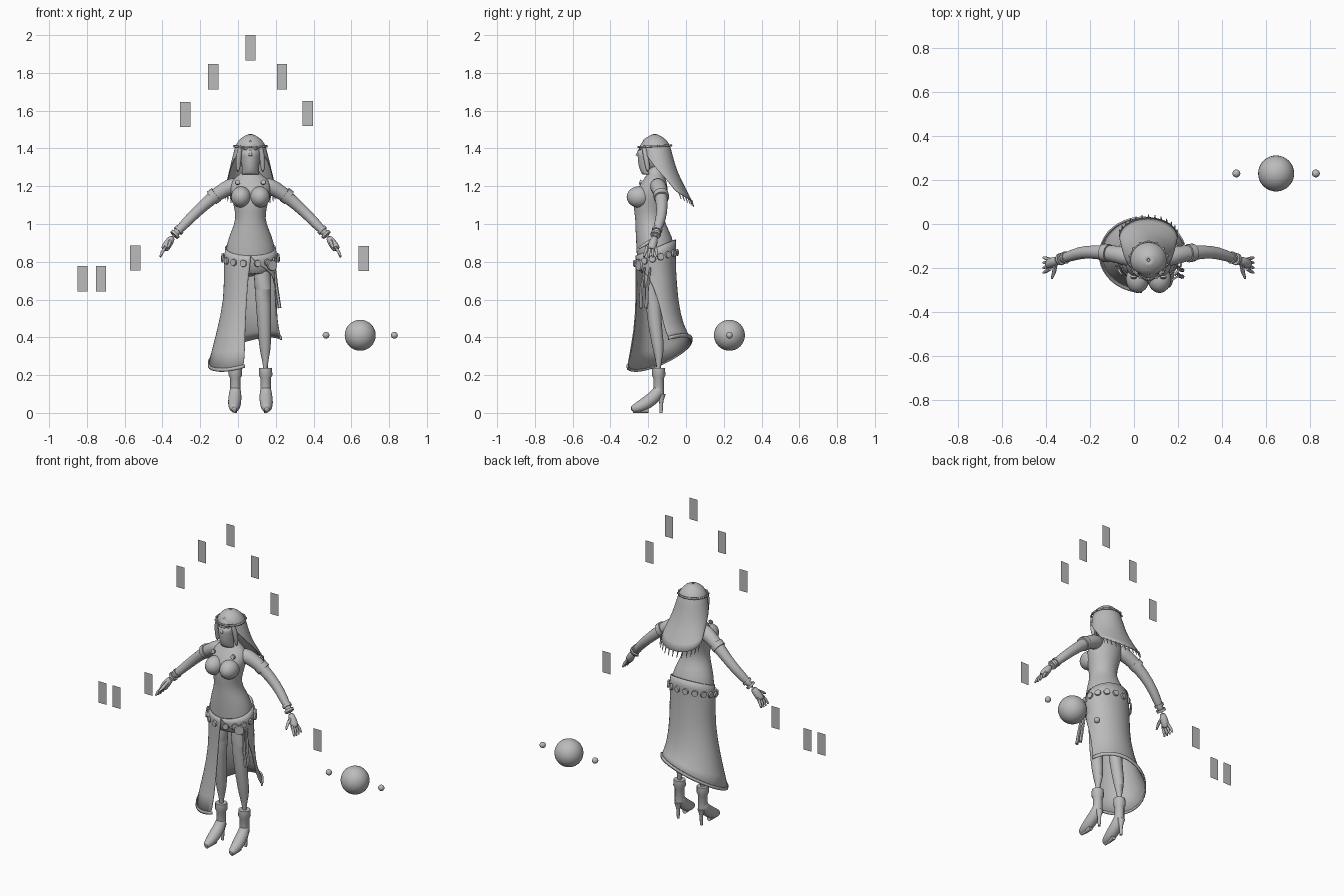
import bpy, bmesh, math
from mathutils import Vector

old = bpy.data.objects.get("Cube")
if old:
    bpy.data.objects.remove(old)

CX = 0.066  # the figure's own mirror plane

gray = bpy.data.materials.new("plain_gray")
gray.use_nodes = True
gray.diffuse_color = (0.5, 0.5, 0.5, 1)
gray.node_tree.nodes["Principled BSDF"].inputs["Base Color"].default_value = (0.5, 0.5, 0.5, 1)


def finish(ob, name):
    ob.name = name
    ob.data.materials.append(gray)
    bpy.ops.object.select_all(action='DESELECT')
    ob.select_set(True)
    bpy.context.view_layer.objects.active = ob
    bpy.ops.object.shade_smooth_by_angle(angle=math.radians(45))
    return ob


def skin(name, rings, solid, subdiv=0, thick=0.0):
    """Bridge equal-length rings of points into one surface."""
    bm = bmesh.new()
    rows = [[bm.verts.new(p) for p in r] for r in rings]
    for a, b in zip(rows, rows[1:]):
        for i in range(len(a) - 1):
            bm.faces.new((a[i], a[i + 1], b[i + 1], b[i]))
    bmesh.ops.remove_doubles(bm, verts=bm.verts, dist=0.0002)
    if solid:
        bmesh.ops.holes_fill(bm, edges=bm.edges, sides=0)
    bmesh.ops.recalc_face_normals(bm, faces=bm.faces)
    me = bpy.data.meshes.new(name)
    bm.to_mesh(me)
    bm.free()
    ob = bpy.data.objects.new(name, me)
    bpy.context.collection.objects.link(ob)
    finish(ob, name)
    if subdiv:
        ob.modifiers.new("soften", 'SUBSURF').levels = subdiv
        ob.modifiers["soften"].render_levels = subdiv
    if thick:
        ob.modifiers.new("cloth", 'SOLIDIFY').thickness = thick
    return ob


def arc(cx, cy, z, rx, ry, tx=0, ty=0, start=180, end=-180, n=28):
    """Elliptic arc, tilted by tx and ty; 0 degrees is the back, 90 is +x."""
    pts = []
    for i in range(n + 1):
        t = math.radians(start + (end - start) * i / n)
        dx, dy = rx * math.sin(t), ry * math.cos(t)
        pts.append(Vector((cx + dx, cy + dy, z + tx * dx + ty * dy)))
    return pts


def tube(name, path, subdiv=0, n=12):
    """Round tube through (x, y, z, radius) points, with closed ends."""
    pts = [Vector(p[:3]) for p in path]
    rings = []
    for i, p in enumerate(pts):
        d = pts[min(i + 1, len(pts) - 1)] - pts[max(i - 1, 0)]
        q = d.to_track_quat('Z', 'Y')
        rings.append([p + q @ Vector((path[i][3] * math.cos(k * math.tau / n),
                                      path[i][3] * math.sin(k * math.tau / n), 0))
                      for k in range(n + 1)])
    return skin(name, rings, True, subdiv)


def ball(name, loc, radii, seg=24):
    bpy.ops.mesh.primitive_uv_sphere_add(segments=seg, ring_count=seg // 2, location=loc)
    ob = bpy.context.object
    ob.scale = radii
    return finish(ob, name)


def disc(name, loc, out, r):
    a = Vector(loc)
    b = a + Vector(out).normalized() * 0.009
    return tube(name, [(*a, r), (*b, r * 0.9)])


# Torso: height, centre depth, half width, half depth
torso = [(.72, -.165, .12, .08), (.8, -.16, .135, .1), (.9, -.162, .128, .102),
         (.97, -.18, .098, .088), (1.03, -.195, .075, .073), (1.1, -.195, .09, .085),
         (1.16, -.185, .104, .09), (1.21, -.17, .11, .072), (1.245, -.165, .085, .055),
         (1.27, -.16, .045, .04), (1.31, -.165, .034, .034), (1.36, -.17, .034, .034)]
skin("torso", [arc(CX, y, z, rx, ry) for z, y, rx, ry in torso], True, 1)

# Head and face
ball("head", (CX, -.175, 1.372), (.06, .078, .09))
tube("nose", [(CX, -.246, 1.395, .004), (CX, -.258, 1.36, .01)])
veil_face = [(1.39, -.18, .056, .077), (1.33, -.18, .052, .076),
             (1.28, -.18, .046, .064), (1.262, -.175, .05, .055)]
skin("face_veil", [arc(CX, y, z, rx, ry, start=250, end=110, n=14)
                   for z, y, rx, ry in veil_face], False, 1, .004)

# Head cloth, open around the face and sweeping out behind the back
cloth = [(1.476, -.165, .008, .008, 0, 180), (1.462, -.165, .045, .045, 0, 180),
         (1.425, -.165, .08, .08, 0, 178), (1.375, -.16, .095, .086, 0, 130),
         (1.3, -.145, .11, .097, -.2, 105), (1.24, -.1, .123, .09, -.4, 95),
         (1.18, -.06, .135, .09, -.6, 88)]
rings = [arc(CX, y, z, rx, ry, 0, ty, h, -h) for z, y, rx, ry, ty, h in cloth]
skin("head_cloth", rings, False, 1, .005)
for p in rings[-1][2:-2:2]:
    tube("cloth_fringe", [(*p, .004), (p.x, p.y + .012, p.z - .035, .002)], n=6)
band = arc(CX, -.165, 1.412, .088, .087, 0, .05)
skin("head_band", [[p + Vector((0, 0, h)) for p in band] for h in (-.005, .005)], False, 0, .006)
for p in band[::2]:
    ball("band_bead", p, (.006, .006, .006), 8)

# Skirt with a side slit: centre, height, radii, tilts, slit edges
skirt = [(.066, -.16, .875, .135, .107, 0, .4, 180, -180),
         (.07, -.16, .8, .146, .109, 0, .2, 165, -178),
         (.068, -.157, .74, .145, .11, 0, 0, 115, -175),
         (.065, -.155, .6, .14, .113, 0, 0, 85, -172),
         (.05, -.145, .45, .162, .13, .1, .1, 78, -175),
         (.04, -.14, .31, .2, .174, .3, .4, 74, -179)]
skin("skirt", [arc(*s) for s in skirt], False, 1, .006)
hem = [arc(*skirt[-1])]
skin("hem_trim", [hem[0], [p + Vector((0, 0, .018)) for p in hem[0]]], False, 0, .009)

# Coins around the hips
for a in range(-165, 170, 22):
    t = math.radians(a)
    out = (math.sin(t), math.cos(t), 0)
    disc("belt_coin", (CX + .146 * out[0], -.16 + .112 * out[1], .82 + .03 * out[1]), out, .019)
disc("large_coin", (.18, -.245, .78), (.6, -1, 0), .03)
for k in (0, 1):
    tube("hanging_sash", [(.195, -.22 + .03 * k, .77, .006), (.205, -.235 + .03 * k, .66, .009),
                          (.22, -.24 + .03 * k, .555, .01)], n=6)


def limb(name, s, path, subdiv=1, n=12):
    return tube(name, [(CX + s * d, y, z, r) for d, y, z, r in path], subdiv, n)


for s, side in ((1, "left"), (-1, "right")):
    # Bust, brooches, eyes and side locks
    ball(side + "_bust", (CX + s * .05, -.25, 1.143), (.053, .064, .056))
    disc(side + "_brooch", (CX + s * .068, -.238, 1.22), (0, -1, .3), .014)
    ball(side + "_eye", (CX + s * .024, -.24, 1.398), (.013, .008, .006), 12)
    limb(side + "_hair_lock", s, [(.052, -.225, 1.42, .012), (.064, -.21, 1.35, .017),
                                  (.066, -.2, 1.27, .01)])
    # Arm, sleeve edge and bracelets
    limb(side + "_arm", s, [(.06, -.155, 1.205, .035), (.09, -.15, 1.203, .046),
                            (.13, -.14, 1.188, .043), (.2, -.13, 1.142, .035),
                            (.29, -.125, 1.06, .029), (.35, -.143, .998, .028),
                            (.415, -.165, .93, .017)])
    limb(side + "_sleeve_edge", s, [(.18, -.133, 1.157, .042), (.205, -.13, 1.138, .041)], 0)
    for d, y, z in ((.375, -.152, .972), (.395, -.159, .95)):
        limb(side + "_bracelet", s, [(d, y, z, .028), (d + .01, y - .003, z - .01, .027)], 0)
    # Hand with four fingers and a thumb
    limb(side + "_palm", s, [(.41, -.163, .935, .016), (.43, -.172, .905, .024),
                             (.452, -.182, .872, .024), (.458, -.184, .862, .018)])
    for k in range(4):
        y = -.162 - .014 * k
        limb(side + "_finger", s, [(.448, y, .88, .0085), (.468, y - .006 * (k - 1), .85, .008),
                                   (.478, y - .009 * (k - 1), .822 + .004 * abs(k - 1.5), .005)], 0, 8)
    limb(side + "_thumb", s, [(.425, -.185, .91, .011), (.43, -.22, .89, .009),
                              (.44, -.248, .872, .005)], 0, 8)
    # Leg and heeled boot
    limb(side + "_leg", s, [(.06, -.172, .82, .065), (.066, -.178, .65, .053),
                            (.072, -.168, .5, .041), (.075, -.158, .42, .034),
                            (.078, -.143, .33, .035), (.08, -.145, .2, .023)])
    limb(side + "_boot_cuff", s, [(.08, -.145, .238, .034), (.08, -.145, .2, .036),
                                  (.08, -.145, .185, .028), (.08, -.145, .1, .028)], 0)
    limb(side + "_boot", s, [(.08, -.138, .15, .026), (.081, -.148, .105, .034),
                             (.083, -.185, .07, .037), (.085, -.225, .042, .035),
                             (.086, -.262, .026, .028), (.087, -.293, .018, .014)])
    limb(side + "_heel", s, [(.08, -.13, .1, .022), (.08, -.131, .06, .011),
                             (.08, -.132, 0, .008)], 0)
    limb(side + "_sole", s, [(.084, -.2, .014, .014), (.086, -.225, .012, .012),
                             (.087, -.28, .01, .01)], 0)

# Floating cards
cards = [(.066, -.167, 1.933), (-.13, -.167, 1.78), (.233, -.167, 1.78),
         (-.28, -.167, 1.58), (.37, -.167, 1.585), (-.543, -.105, .82),
         (.665, -.167, .817), (-.823, -.16, .71), (-.725, -.16, .71)]
for loc in cards:
    bpy.ops.mesh.primitive_plane_add(size=1, location=loc, rotation=(math.pi / 2, 0, 0))
    bpy.context.object.scale = (.055, .134, 1)
    finish(bpy.context.object, "floating_card")

# Floating orbs
ball("large_orb", (.647, .23, .411), (.082,) * 3, 32)
for x in (.466, .828):
    ball("small_orb", (x, .23, .411), (.018,) * 3, 16)
